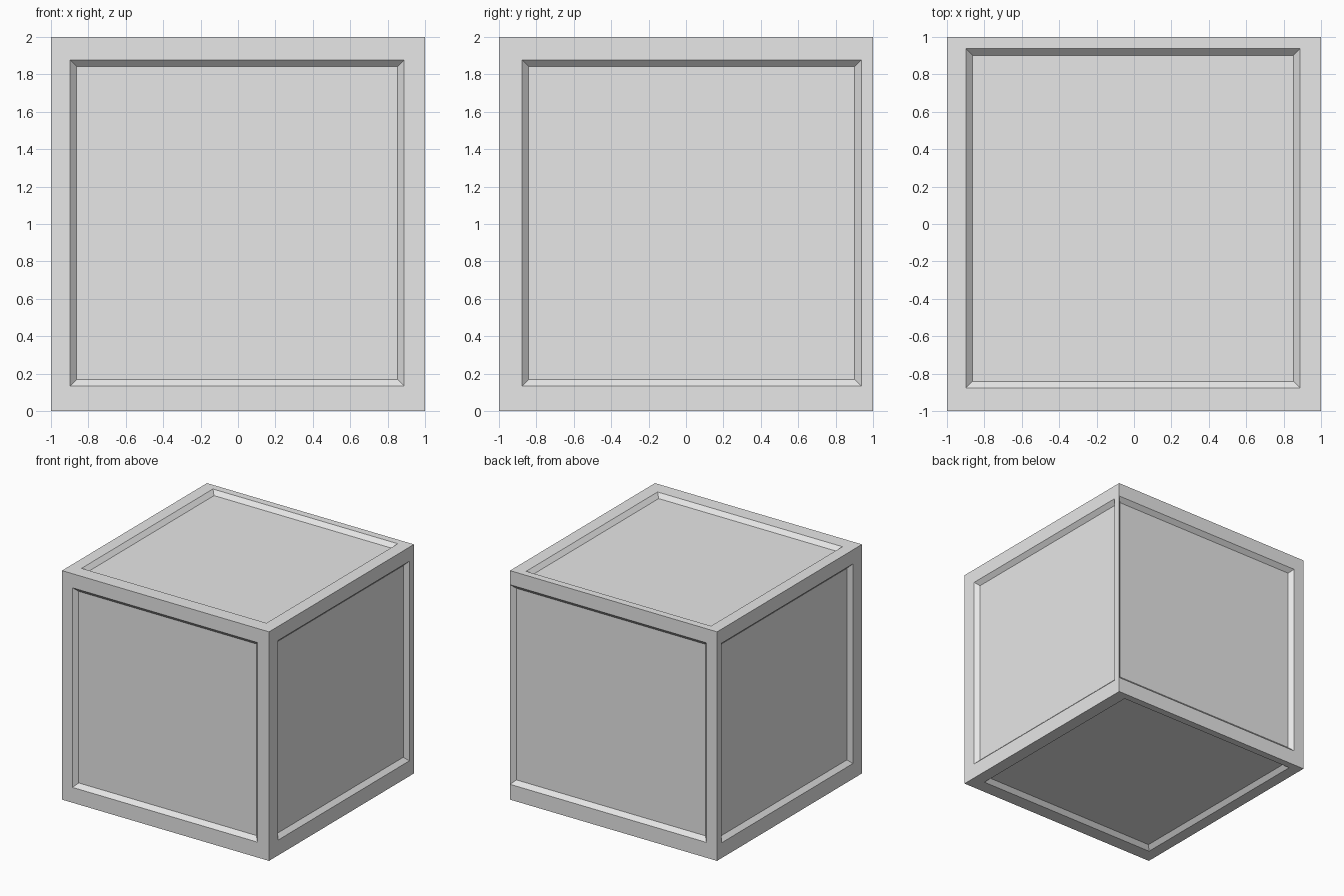
import bpy
import bmesh

cube = bpy.data.objects.get("Cube")
if cube:
    bpy.data.objects.remove(cube, do_unlink=True)

DEPTH = 0.035   # how far each panel is sunk
SLOPE = 0.035   # width of the sloped rim around it
# Extent of the panel openings along x, y and z
OPENING = [(-0.898, 0.888), (-0.876, 0.937), (0.134, 1.877)]
CENTRE = (0, 0, 1)

grey = bpy.data.materials.new("light grey")
grey.use_nodes = True
grey.diffuse_color = (0.8, 0.8, 0.8, 1)
grey.node_tree.nodes["Principled BSDF"].inputs["Base Color"].default_value = (0.8, 0.8, 0.8, 1)


def fit_panel(face, limits, shrink, depth):
    """Move a face's corners onto its opening and sink it along its normal."""
    normal = face.normal.copy()
    axis = max(range(3), key=lambda i: abs(normal[i]))
    for v in face.verts:
        for i in range(3):
            if i != axis:
                low, high = limits[i]
                v.co[i] = low + shrink if v.co[i] < CENTRE[i] else high - shrink
        v.co -= normal * depth


# Solid block
bm = bmesh.new()
bmesh.ops.create_cube(bm, size=2)
bmesh.ops.translate(bm, vec=CENTRE, verts=bm.verts)
bm.normal_update()

# Sunken panel with a sloped rim on every side
for face in list(bm.faces):
    limits = list(OPENING)
    if face.normal.y > 0.5:
        limits[0] = (OPENING[0][0], 0.998)  # the back panel reaches the edge
    for shrink, depth in ((0, 0), (SLOPE, DEPTH)):
        bmesh.ops.inset_individual(bm, faces=[face], thickness=0.05)
        fit_panel(face, limits, shrink, depth)

bm.normal_update()
mesh = bpy.data.meshes.new("panelled_block")
bm.to_mesh(mesh)
bm.free()
mesh.materials.append(grey)
block = bpy.data.objects.new("panelled_block", mesh)
bpy.context.collection.objects.link(block)
